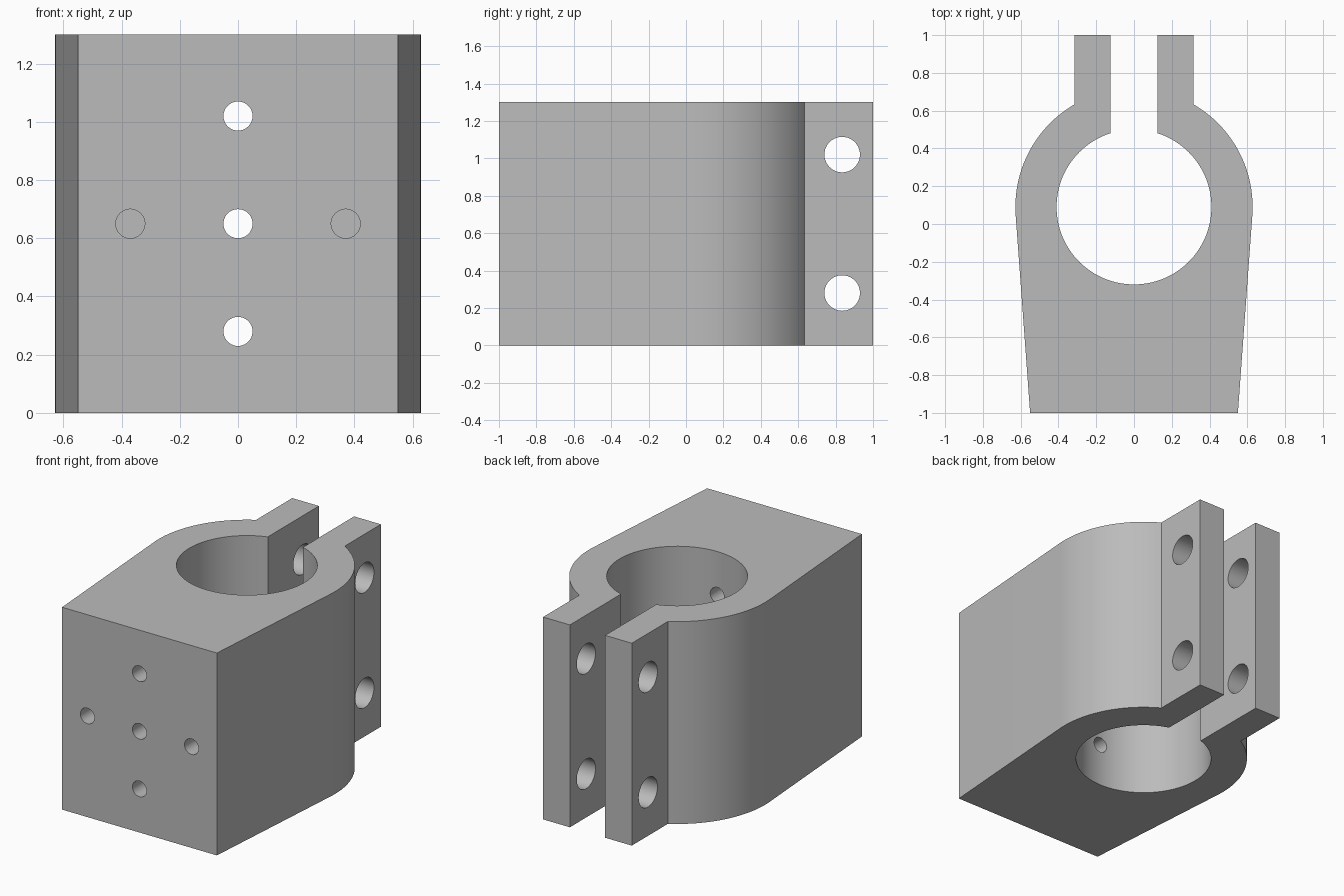
import bpy, bmesh
from math import sin, cos, asin, acos, atan2, hypot, pi
from mathutils import Matrix

cube = bpy.data.objects.get("Cube")
if cube:
    bpy.data.objects.remove(cube, do_unlink=True)

HEIGHT = 1.3
BORE_Y, BORE_R, OUTER_R = 0.09, 0.41, 0.628
SLOT_X, EAR_X, BASE_X = 0.125, 0.315, 0.55

grey = bpy.data.materials.new("plain grey")
grey.use_nodes = True
colour = (0.5, 0.5, 0.5, 1)
grey.diffuse_color = colour
grey.node_tree.nodes["Principled BSDF"].inputs["Base Color"].default_value = colour


def arc(radius, start, end, steps):
    angles = [start + (end - start) * i / steps for i in range(steps + 1)]
    return [(radius * cos(a), BORE_Y + radius * sin(a)) for a in angles]


# Right half of the outline: base corner, tangent flank, outer arc, ear, slot, bore
drop = -1 - BORE_Y
tangent = atan2(drop, BASE_X) + acos(OUTER_R / hypot(BASE_X, drop))
half = [(BASE_X, -1)]
half += arc(OUTER_R, tangent, acos(EAR_X / OUTER_R), 32)
half += [(EAR_X, 1), (SLOT_X, 1)]
half += arc(BORE_R, acos(SLOT_X / BORE_R), -pi / 2, 48)
outline = half + [(-x, y) for x, y in reversed(half[:-1])]

# Clamp body: outline extruded upwards
bm = bmesh.new()
face = bm.faces.new([bm.verts.new((x, y, 0)) for x, y in outline])
extruded = bmesh.ops.extrude_face_region(bm, geom=[face])["geom"]
bmesh.ops.translate(bm, vec=(0, 0, HEIGHT),
                    verts=[v for v in extruded if isinstance(v, bmesh.types.BMVert)])
bmesh.ops.recalc_face_normals(bm, faces=bm.faces)
mesh = bpy.data.meshes.new("clamp_body")
bm.to_mesh(mesh)
bm.free()
body = bpy.data.objects.new("clamp_body", mesh)
bpy.context.collection.objects.link(body)
mesh.materials.append(grey)
bpy.context.view_layer.objects.active = body
body.select_set(True)


def drill(centre, radius, length, axis):
    """Cut one round hole along the x or y axis."""
    bm = bmesh.new()
    turn = Matrix.Rotation(pi / 2, 4, "Y" if axis == "x" else "X")
    bmesh.ops.create_cone(bm, cap_ends=True, segments=40, radius1=radius,
                          radius2=radius, depth=length,
                          matrix=Matrix.Translation(centre) @ turn)
    data = bpy.data.meshes.new("hole_cutter")
    bm.to_mesh(data)
    bm.free()
    data.materials.append(grey)
    cutter = bpy.data.objects.new("hole_cutter", data)
    cutter.hide_render = True
    bpy.context.collection.objects.link(cutter)
    cut = body.modifiers.new("hole", "BOOLEAN")
    cut.operation, cut.solver, cut.object = "DIFFERENCE", "EXACT", cutter
    bpy.ops.object.modifier_apply(modifier=cut.name)
    bpy.data.objects.remove(cutter, do_unlink=True)


# Bolt holes through both ears
for z in (0.28, 1.02):
    drill((0, 0.835, z), 0.095, 1, "x")
# Front holes running into the bore
for z in (0.28, 0.65, 1.02):
    drill((0, -0.7, z), 0.05, 1, "y")
# Blind front holes on either side
for x in (-0.37, 0.37):
    drill((x, -0.85, 0.65), 0.05, 0.8, "y")

bpy.ops.object.shade_smooth_by_angle(angle=pi / 6)
